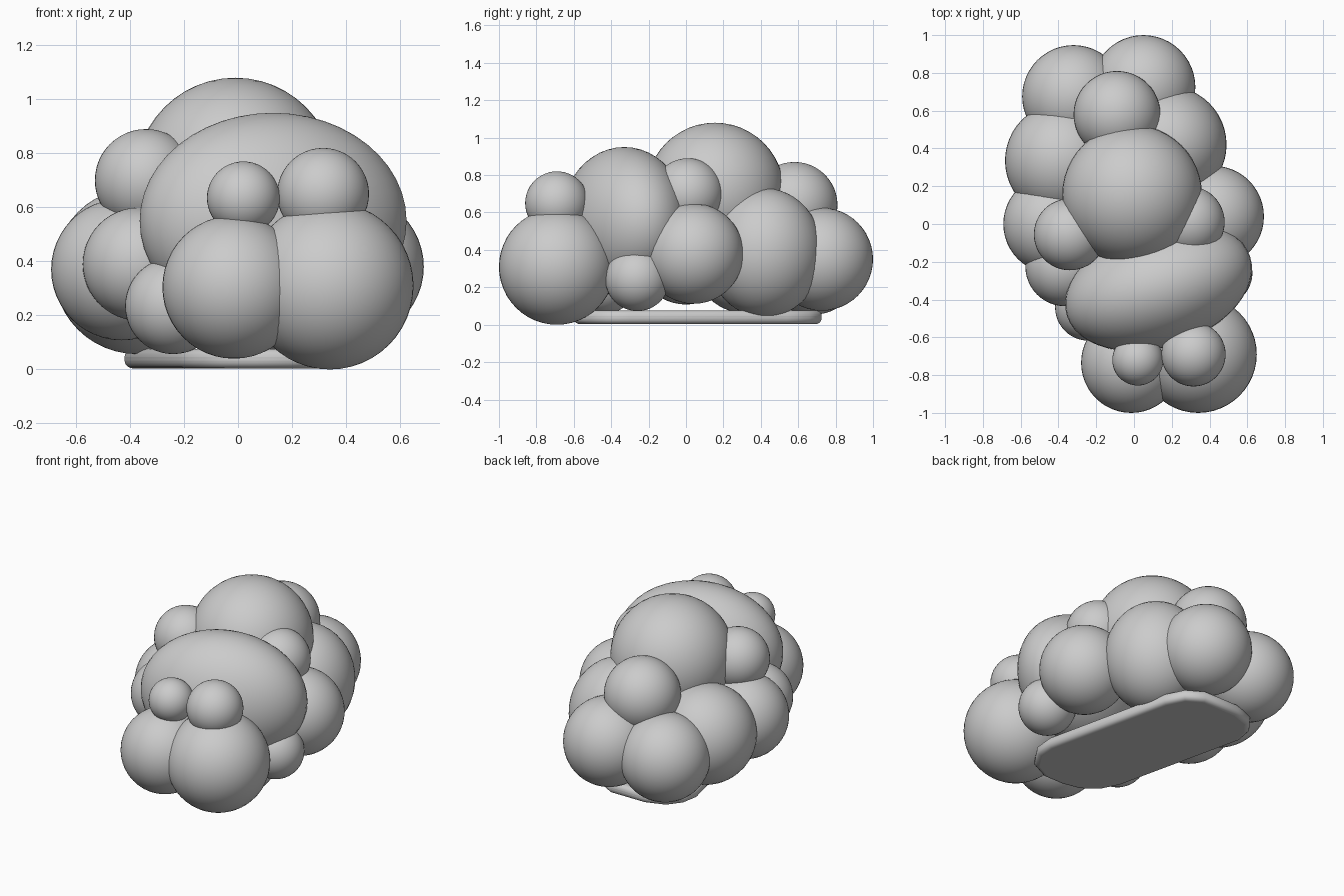
import bpy, bmesh, math

if "Cube" in bpy.data.objects:
    bpy.data.objects.remove(bpy.data.objects["Cube"])

grey = bpy.data.materials.new("soft grey")
grey.diffuse_color = (0.6, 0.6, 0.6, 1)
grey.use_nodes = True
grey.node_tree.nodes["Principled BSDF"].inputs["Base Color"].default_value = grey.diffuse_color


def finish(obj):
    obj.data.materials.append(grey)
    bpy.ops.object.select_all(action='DESELECT')
    obj.select_set(True)
    bpy.context.view_layer.objects.active = obj
    bpy.ops.object.shade_smooth_by_angle(angle=math.radians(40))


def puff(name, centre, radii, turn=0):
    """Smooth round lobe; radii is one number or one per axis."""
    if not isinstance(radii, tuple):
        radii = (radii,) * 3
    bpy.ops.mesh.primitive_uv_sphere_add(segments=48, ring_count=24, radius=1,
                                         location=centre,
                                         rotation=(0, 0, math.radians(turn)))
    obj = bpy.context.object
    obj.name = name
    obj.scale = radii
    finish(obj)


# Front lobes
puff("front_left_puff", (-0.015, -0.735, 0.305), 0.265)
puff("front_right_puff", (0.34, -0.69, 0.31), 0.31)
puff("front_left_small_puff", (0.02, -0.72, 0.635), 0.135)
puff("front_right_small_puff", (0.315, -0.69, 0.65), 0.17)

# Main upper body
puff("front_crown_puff", (0.13, -0.33, 0.55), (0.51, 0.32, 0.40), 18)
puff("top_crown_puff", (-0.01, 0.155, 0.71), 0.37)

# Left side
puff("left_upper_puff", (-0.34, -0.055, 0.70), 0.19)
puff("left_front_puff", (-0.365, -0.225, 0.39), 0.21)
puff("left_low_puff", (-0.24, -0.44, 0.235), 0.178)
puff("left_middle_puff", (-0.43, 0.0, 0.37), 0.262)
puff("left_back_puff", (-0.375, 0.335, 0.365), 0.308)

# Right side
puff("right_upper_puff", (0.29, 0.01, 0.70), 0.19)
puff("right_middle_puff", (0.42, 0.04, 0.38), 0.268)
puff("right_low_puff", (0.455, -0.26, 0.245), 0.172)
puff("right_back_puff", (0.18, 0.42, 0.385), (0.31, 0.31, 0.345))

# Back lobes
puff("back_left_puff", (-0.32, 0.675, 0.325), 0.272)
puff("back_right_puff", (0.05, 0.725, 0.35), 0.275)
puff("back_upper_puff", (-0.09, 0.58, 0.64), 0.23)

# Flat base plate with a rounded rim
outline = [(0.06, -0.60), (0.20, -0.60), (0.32, -0.54), (0.40, -0.42), (0.41, -0.30),
           (0.22, 0.54), (0.16, 0.66), (0.05, 0.725), (-0.20, 0.725), (-0.33, 0.68),
           (-0.40, 0.59), (-0.42, 0.48), (-0.22, -0.38), (-0.16, -0.50), (-0.06, -0.575)]
bm = bmesh.new()
bottom = bm.faces.new([bm.verts.new((x, y, 0.004)) for x, y in outline])
up = bmesh.ops.extrude_face_region(bm, geom=[bottom])
for v in up["geom"]:
    if isinstance(v, bmesh.types.BMVert):
        v.co.z += 0.072
bmesh.ops.recalc_face_normals(bm, faces=bm.faces)
mesh = bpy.data.meshes.new("base_plate")
bm.to_mesh(mesh)
bm.free()
plate = bpy.data.objects.new("base_plate", mesh)
bpy.context.collection.objects.link(plate)
finish(plate)
bevel = plate.modifiers.new("rim", 'BEVEL')
bevel.width = 0.03
bevel.segments = 5
bevel.limit_method = 'ANGLE'
bevel.angle_limit = math.radians(50)
